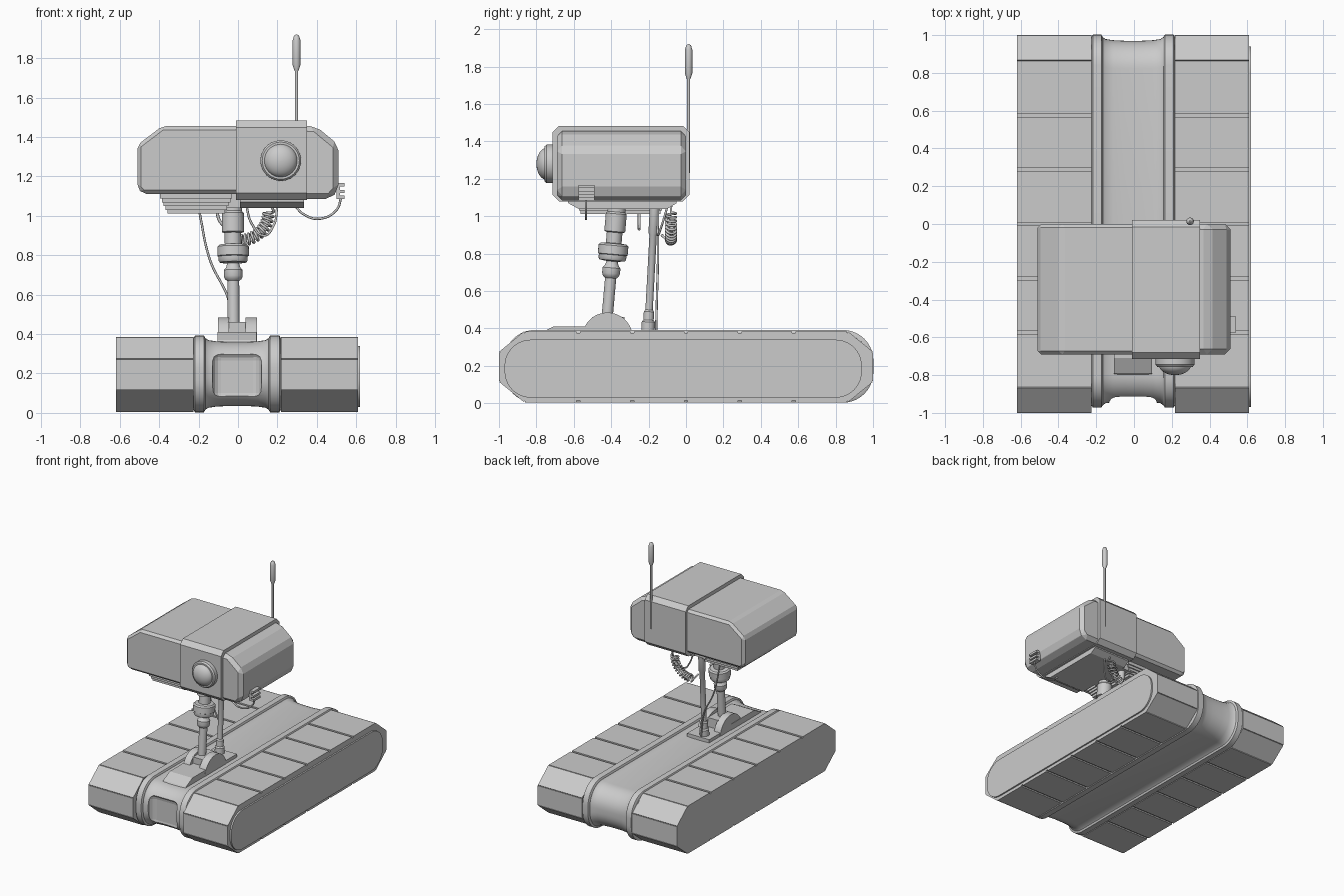
import bpy, bmesh, math
from mathutils import Vector

if "Cube" in bpy.data.objects:
    bpy.data.objects.remove(bpy.data.objects["Cube"])

grey = bpy.data.materials.new("plain_grey")
grey.use_nodes = True
COLOUR = (0.6, 0.6, 0.6, 1)
grey.diffuse_color = COLOUR
grey.node_tree.nodes["Principled BSDF"].inputs["Base Color"].default_value = COLOUR


def finish(name, bm, smooth=False):
    bmesh.ops.recalc_face_normals(bm, faces=bm.faces)
    mesh = bpy.data.meshes.new(name)
    bm.to_mesh(mesh)
    bm.free()
    mesh.materials.append(grey)
    ob = bpy.data.objects.new(name, mesh)
    bpy.context.collection.objects.link(ob)
    if smooth:
        bpy.ops.object.select_all(action='DESELECT')
        ob.select_set(True)
        bpy.context.view_layer.objects.active = ob
        bpy.ops.object.shade_smooth_by_angle(angle=math.radians(35))
    return ob


def loft(name, rings, smooth=False):
    """Skin matching closed rings of points and cap both ends."""
    bm = bmesh.new()
    loops = [[bm.verts.new(p) for p in ring] for ring in rings]
    n = len(loops[0])
    for a, b in zip(loops, loops[1:]):
        for i in range(n):
            j = (i + 1) % n
            bm.faces.new((a[i], a[j], b[j], b[i]))
    bm.faces.new(loops[0])
    bm.faces.new(loops[-1])
    return finish(name, bm, smooth)


def extrude_x(name, profile, x0, x1, smooth=False):
    return loft(name, [[(x, y, z) for y, z in profile] for x in (x0, x1)], smooth)


def box(name, x, y, z, bevel=0, segments=1):
    ob = extrude_x(name, [(y[0], z[0]), (y[1], z[0]), (y[1], z[1]), (y[0], z[1])], *x)
    if bevel:
        add_bevel(ob, bevel, segments)
    return ob


def add_bevel(ob, width, segments=1):
    mod = ob.modifiers.new("bevel", 'BEVEL')
    mod.width, mod.segments = width, segments


def lathe(name, start, end, profile, n=32):
    """Turn (distance, radius) pairs around the line from start to end."""
    start = Vector(start)
    axis = (Vector(end) - start).normalized()
    u = axis.orthogonal().normalized()
    v = axis.cross(u)
    turn = [math.tau * i / n for i in range(n)]
    return loft(name, [[start + axis * d + (u * math.cos(t) + v * math.sin(t)) * r
                        for t in turn] for d, r in profile], True)


def rod(name, start, end, r, n=24):
    length = (Vector(end) - Vector(start)).length
    return lathe(name, start, end, [(0, r), (length, r)], n)


def cable(name, points, r, smooth_path=True):
    curve = bpy.data.curves.new(name, 'CURVE')
    curve.dimensions = '3D'
    curve.bevel_depth, curve.bevel_resolution, curve.use_fill_caps = r, 2, True
    spline = curve.splines.new('BEZIER' if smooth_path else 'POLY')
    pts = spline.bezier_points if smooth_path else spline.points
    pts.add(len(points) - 1)
    for p, co in zip(pts, points):
        if smooth_path:
            p.co = co
            p.handle_left_type = p.handle_right_type = 'AUTO'
        else:
            p.co = (*co, 1)
    curve.materials.append(grey)
    ob = bpy.data.objects.new(name, curve)
    bpy.context.collection.objects.link(ob)


def rounded(y0, y1, z0, z1, r, n=10):
    """Rounded rectangle in the side plane."""
    corners = [(y1 - r, z1 - r), (y0 + r, z1 - r), (y0 + r, z0 + r), (y1 - r, z0 + r)]
    return [(cy + r * math.cos(a), cz + r * math.sin(a))
            for k, (cy, cz) in enumerate(corners)
            for a in [math.pi / 2 * (k + i / n) for i in range(n + 1)]]


# Tracks: a faceted core carrying separate tread plates
def track_outline(d):
    return [(-0.865 + d / 2, 0.385 - d), (-1 + d, 0.275), (-1 + d, 0.115), (-0.865 + d / 2, 0.005 + d),
            (0.865 - d / 2, 0.005 + d), (1 - d, 0.115), (1 - d, 0.275), (0.865 - d / 2, 0.385 - d)]


for side, x0, x1 in (("right", -0.62, -0.226), ("left", 0.218, 0.608)):
    extrude_x(side + "_track_core", track_outline(0.01), x0, x1)
    outer = [Vector(p) for p in track_outline(0)]
    middle = Vector((0, 0.195))
    for i, a in enumerate(outer):
        b = outer[(i + 1) % 8]
        count = 6 if (b - a).length > 1 else 1
        along = (b - a).normalized()
        inward = Vector((-along.y, along.x))
        if inward.dot(middle - (a + b) / 2) < 0:
            inward = -inward
        for k in range(count):
            p = a.lerp(b, k / count) + along * (0.009 if k else 0.003)
            q = a.lerp(b, (k + 1) / count) - along * (0.009 if k < count - 1 else 0.003)
            extrude_x(side + "_tread_plate", [p, q, q + inward * 0.02, p + inward * 0.02], x0, x1)
extrude_x("left_track_cover", rounded(-0.97, 0.94, 0.03, 0.34, 0.14), 0.6, 0.62, True)


# Hull between the tracks: saddle-shaped shell with a rim on each side
def hull_ring(x, d):
    return [(x, y, z) for y, z in rounded(-0.965 + d, 0.995 - d, 0.01 + d, 0.385 - d, 0.16 - d / 2)]


hull = loft("hull", [hull_ring(x, d) for x, d in (
    (-0.23, 0.012), (-0.165, 0.006), (-0.15, 0.016), (-0.11, 0.022), (-0.05, 0.025), (0.04, 0.025),
    (0.1, 0.022), (0.14, 0.016), (0.155, 0.006), (0.22, 0.012))], True)
for side, x0, x1 in (("right", -0.226, -0.165), ("left", 0.155, 0.218)):
    loft(side + "_hull_rim", [hull_ring(x0, 0.006), hull_ring(x0 + 0.008, -0.007),
                              hull_ring(x1 - 0.008, -0.007), hull_ring(x1, 0.006)], True)
cutter = box("front_recess_cutter", (-0.13, 0.12), (-1.1, -0.9), (0.055, 0.31), 0.045, 4)
cutter.hide_render = True
cutter.hide_viewport = True
cut = hull.modifiers.new("front_recess", 'BOOLEAN')
cut.object, cut.solver = cutter, 'EXACT'

# Mast mount
extrude_x("mount_ramp", [(-0.81, 0.34), (-0.79, 0.37), (-0.71, 0.41), (-0.42, 0.41), (-0.42, 0.34)], -0.105, 0.095)
half_disc = [(-0.42 + 0.135 * math.cos(t), 0.35 + 0.135 * math.sin(t))
             for t in [math.pi * i / 24 for i in range(25)]]
for side, x0, x1 in (("right", -0.102, -0.045), ("left", 0.038, 0.097)):
    extrude_x(side + "_mount_disc", half_disc, x0, x1, True)
box("mount_block", (-0.05, 0.04), (-0.5, -0.33), (0.34, 0.46))
box("mount_deck", (-0.1, 0.095), (-0.56, -0.15), (0.34, 0.388))

# Leaning mast with collars
lathe("mast", (-0.022, -0.425, 0.42), (-0.027, -0.365, 1.1), [
    (0, 0.03), (0.25, 0.03), (0.26, 0.042), (0.275, 0.048), (0.305, 0.048), (0.32, 0.036),
    (0.34, 0.03), (0.345, 0.068), (0.355, 0.074), (0.375, 0.074), (0.378, 0.08), (0.425, 0.08),
    (0.435, 0.07), (0.438, 0.042), (0.495, 0.042), (0.5, 0.056), (0.595, 0.056),
    (0.605, 0.048), (0.68, 0.048)])
rod("mast_top_plug", (-0.025, -0.37, 1.0), (-0.025, -0.37, 1.2), 0.035)

# Rear strut
lathe("rear_strut", (-0.02, -0.205, 0.36), (-0.02, -0.165, 1.1), [
    (0, 0.036), (0.075, 0.036), (0.085, 0.028), (0.13, 0.028), (0.14, 0.02),
    (0.54, 0.02), (0.55, 0.026), (0.74, 0.026)], 20)

# Head: two chamfered side shells around a wider centre band
def side_shell(name, outline):
    ob = loft(name, [[(x, y, z) for x, z in outline] for y in (-0.69, 0.0)])
    add_bevel(ob, 0.028)


side_shell("head_right_shell", [(0.02, 1.112), (-0.485, 1.112), (-0.51, 1.14), (-0.51, 1.36),
                                (-0.385, 1.455), (0.02, 1.455)])
side_shell("head_left_shell", [(0.3, 1.085), (0.47, 1.085), (0.51, 1.13), (0.51, 1.36),
                               (0.395, 1.455), (0.3, 1.455)])
c = 0.035
extrude_x("head_centre_band", [(-0.715 + c, 1.08), (0.02 - c, 1.08), (0.02, 1.08 + c), (0.02, 1.483 - c),
                               (0.02 - c, 1.483), (-0.715 + c, 1.483), (-0.715, 1.483 - c),
                               (-0.715, 1.08 + c)], -0.01, 0.35)

# Underside: stepped vent and a hatch with a raised frame
for i in range(5):
    s = 0.009 * i
    box("vent_step", (-0.395 + s, -0.03 - s), (-0.6 + s, -0.1 - s), (1.095 - 0.019 * i - 0.008, 1.12 - 0.019 * i))
    box("vent_core", (-0.38 + s, -0.05 - s), (-0.58 + s, -0.12 - s), (1.078 - 0.015 * i, 1.112))
extrude_x("hatch", [(-0.63, 1.09), (-0.63, 1.07), (-0.575, 1.04), (-0.1, 1.04), (-0.05, 1.07), (-0.05, 1.09)],
          0.01, 0.335)
box("mast_bracket", (-0.09, 0.04), (-0.45, -0.12), (1.04, 1.115))

# Camera eye
lathe("eye_ring", (0.217, -0.7, 1.28), (0.217, -0.8, 1.28),
      [(0, 0.103), (0.045, 0.103), (0.056, 0.094), (0.056, 0.085)], 40)
lathe("eye_lens", (0.217, -0.745, 1.28), (0.217, -0.8, 1.28),
      [(0.055 * math.sin(a), max(0.085 * math.cos(a), 0.002)) for a in [math.pi / 16 * i for i in range(9)]], 40)

# Antenna
rod("antenna_rod", (0.297, 0.014, 1.23), (0.297, 0.014, 1.8), 0.008, 12)
lathe("antenna_tip", (0.297, 0.014, 1.735), (0.297, 0.014, 1.92),
      [(0, 0.01), (0.03, 0.02), (0.155, 0.02), (0.178, 0.013), (0.185, 0.004)], 16)

# Side connector and its cable
box("connector_plate", (0.5, 0.518), (-0.575, -0.49), (1.085, 1.165))
for z in (1.085, 1.115, 1.15):
    box("connector_lug", (0.51, 0.54), (-0.575, -0.49), (z, z + 0.017))
cable("connector_cable", [(0.525, -0.535, 1.1), (0.5, -0.535, 1.03), (0.41, -0.535, 0.985),
                          (0.33, -0.535, 1.01), (0.29, -0.535, 1.05)], 0.006)

# Hanging cables and the coiled lead
cable("mast_cable", [(-0.2, -0.15, 1.05), (-0.19, -0.15, 0.99), (-0.14, -0.15, 0.77), (-0.05, -0.155, 0.58),
                     (-0.02, -0.16, 0.38)], 0.006)
cable("loop_cable", [(0.04, -0.15, 1.06), (0.07, -0.15, 0.96), (0.13, -0.15, 0.9), (0.18, -0.13, 0.95),
                     (0.2, -0.1, 1.05)], 0.006)
cable("short_cable", [(-0.11, -0.25, 1.04), (-0.09, -0.25, 0.97), (-0.04, -0.25, 0.93)], 0.008)
coil = []
for i in range(221):
    t = i / 220
    a = math.pi / 2 * t
    w = math.tau * 11 * t
    r = 0.145 + 0.026 * math.cos(w)
    coil.append((0.01 + r * math.cos(a), -0.08 + 0.026 * math.sin(w), 1.02 - r * math.sin(a)))
cable("coiled_lead", [(0.17, -0.08, 1.06)] + coil + [(-0.02, -0.13, 0.9)], 0.007, False)
